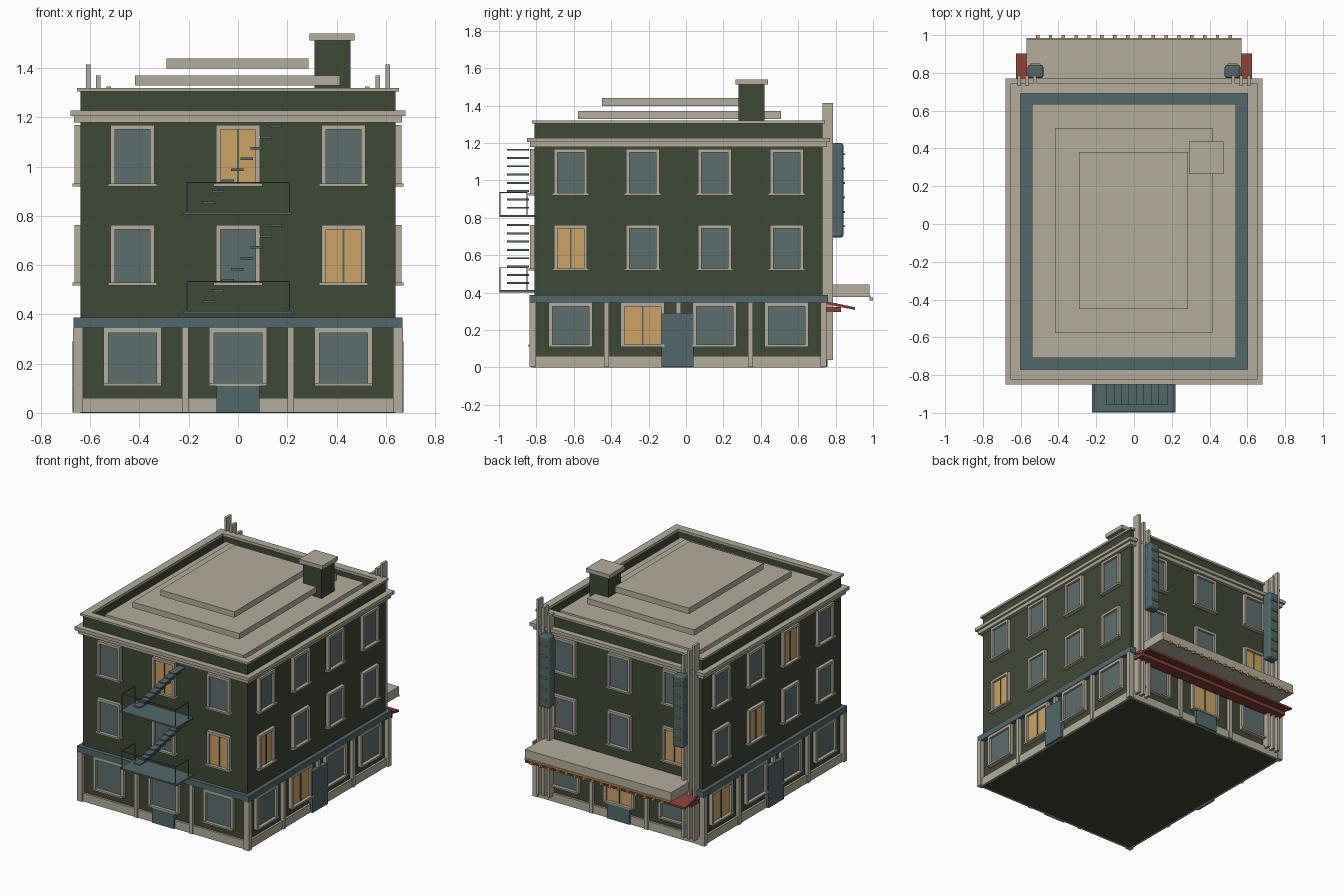
import bpy, bmesh
from mathutils import Matrix, Vector

if "Cube" in bpy.data.objects:
    bpy.data.objects.remove(bpy.data.objects["Cube"])


def mat(name, hexa):
    def lin(c):
        c /= 255
        return c / 12.92 if c <= 0.04045 else ((c + 0.055) / 1.055) ** 2.4
    m = bpy.data.materials.new(name)
    m.diffuse_color = [lin(int(hexa[i:i + 2], 16)) for i in (0, 2, 4)] + [1]
    m.use_nodes = True
    m.node_tree.nodes["Principled BSDF"].inputs["Base Color"].default_value = m.diffuse_color
    return m


STONE = mat("tan stone", "B5AD9D")
WALL = mat("dark green wall", "3F4836")
TEAL = mat("blue grey metal", "52686B")
GLASS = mat("grey glass", "5F6E6E")
LIT = mat("lit window", "CDA366")
RED = mat("awning red", "863F34")
GOLD = mat("sign yellow", "A09A3C")

parts = {}


def box(name, m, x0, x1, y0, y1, z0, z1):
    """Add one box to the named part."""
    bm = parts.setdefault(name, (m, bmesh.new()))[1]
    c = Vector(((x0 + x1) / 2, (y0 + y1) / 2, (z0 + z1) / 2))
    s = Matrix.Diagonal((abs(x1 - x0), abs(y1 - y0), abs(z1 - z0), 1))
    bmesh.ops.create_cube(bm, size=1, matrix=Matrix.Translation(c) @ s)


def prism(name, m, profile, x0, x1):
    """Extrude a (y, z) profile along x."""
    bm = parts.setdefault(name, (m, bmesh.new()))[1]
    f = bm.faces.new([bm.verts.new((x0, y, z)) for y, z in profile])
    r = bmesh.ops.extrude_face_region(bm, geom=[f])
    bmesh.ops.translate(bm, vec=(x1 - x0, 0, 0),
                        verts=[v for v in r["geom"] if isinstance(v, bmesh.types.BMVert)])
    bmesh.ops.recalc_face_normals(bm, faces=bm.faces)


X, YF, YB = 0.64, -0.81, 0.73  # wall planes


def slab(name, m, out, z0, z1):
    box(name, m, -X - out, X + out, YF - out, YB + out, z0, z1)


def ring(name, m, out, inner, z0, z1):
    """Rectangular frame around the roof edge."""
    xo, yf, yb = X + out, YF - out, YB + out
    xi, fi, bi = X - inner, YF + inner, YB - inner
    box(name, m, -xo, xo, yf, fi, z0, z1)
    box(name, m, -xo, xo, bi, yb, z0, z1)
    box(name, m, -xo, -xi, fi, bi, z0, z1)
    box(name, m, xi, xo, fi, bi, z0, z1)


def on_wall(side, name, m, u0, u1, z0, z1, d0, d1):
    """Box on a wall: u along it, d outward from it."""
    if side == "front":
        box(name, m, u0, u1, YF - d1, YF - d0, z0, z1)
    elif side == "back":
        box(name, m, u0, u1, YB + d0, YB + d1, z0, z1)
    elif side == "right":
        box(name, m, X + d0, X + d1, u0, u1, z0, z1)
    else:
        box(name, m, -X - d1, -X - d0, u0, u1, z0, z1)


def window(side, u, w, z0, z1, bar, sill, lit):
    h = w / 2
    fr = side + "_window_frames"
    for s in (-1, 1):
        on_wall(side, fr, STONE, u + s * h, u + s * (h - bar), z0, z1, -0.01, 0.024)
    on_wall(side, fr, STONE, u - h + bar, u + h - bar, z1 - bar, z1, -0.01, 0.024)
    on_wall(side, fr, STONE, u - h - sill, u + h + sill, z0 - 0.012, z0, -0.01, 0.032)
    pane = (u - h + bar, u + h - bar, z0, z1 - bar)
    if lit:
        on_wall(side, side + "_lit_panes", LIT, *pane, 0.001, 0.009)
        on_wall(side, side + "_mullions", TEAL, u - 0.004, u + 0.004, z0, z1 - bar, 0.009, 0.014)
    else:
        on_wall(side, side + "_dark_panes", GLASS, *pane, 0.001, 0.009)


# Main block and horizontal bands
slab("building_body", WALL, 0, 0, 1.23)
slab("base_plinth", STONE, 0.015, 0.001, 0.06)
slab("shopfront_belt", TEAL, 0.028, 0.345, 0.388)
slab("cornice_lower", STONE, 0.025, 1.18, 1.205)
slab("cornice_upper", STONE, 0.04, 1.205, 1.228)
ring("parapet", WALL, 0, 0.04, 1.228, 1.305)
ring("parapet_cap", STONE, 0.014, 0.04, 1.305, 1.32)

# Windows, pilasters and doors; lit windows listed as (row, column)
cols_x = [-0.428, 0, 0.428]
cols_y = [-0.617, -0.232, 0.153, 0.538]
walls = {
    "front": (cols_x, [-0.215, 0.215], -0.64, 0.64, {(2, 1), (1, 2)}),
    "back": (cols_x, [-0.215, 0.215], -0.64, 0.64, {(1, 0), (0, 1)}),
    "right": (cols_y, [-0.425, -0.04, 0.345], YF, YB, {(1, 0), (0, 1)}),
    "left": (cols_y, [-0.425, -0.04, 0.345], YF, YB, {(2, 1), (1, 2), (0, 3)}),
}
for side, (cols, pils, a, b, lit) in walls.items():
    for i, u in enumerate(cols):
        window(side, u, 0.235, 0.122, 0.345, 0.02, 0, (0, i) in lit)
        window(side, u, 0.178, 0.53, 0.762, 0.018, 0.01, (1, i) in lit)
        window(side, u, 0.178, 0.932, 1.168, 0.018, 0.01, (2, i) in lit)
    for u in pils:
        on_wall(side, side + "_pilasters", STONE, u - 0.013, u + 0.013, 0.002, 0.345, -0.01, 0.024)
    if side in ("front", "back"):
        on_wall(side, side + "_door", TEAL, -0.087, 0.087, 0.002, 0.11, 0, 0.026)
    else:
        on_wall(side, side + "_door", TEAL, -0.13, 0.04, 0.002, 0.29, 0, 0.032)
for x in (-0.65, 0.65):
    for y in (YF - 0.01, YB + 0.005):
        box("corner_pilasters", STONE, x - 0.02, x + 0.02, y - 0.017, y + 0.017, 0.002, 0.345)

# Roof deck, floating stepped slabs and chimney
box("roof_deck", TEAL, -0.60, 0.60, -0.77, 0.69, 1.228, 1.24)
box("roof_slab", STONE, -0.54, 0.54, -0.71, 0.635, 1.24, 1.30)
box("roof_tier_lower", STONE, -0.418, 0.415, -0.578, 0.508, 1.329, 1.37)
box("roof_tier_upper", STONE, -0.29, 0.287, -0.45, 0.382, 1.398, 1.44)
box("chimney", WALL, 0.31, 0.457, 0.28, 0.42, 1.24, 1.515)
box("chimney_cap", STONE, 0.291, 0.473, 0.264, 0.438, 1.512, 1.54)

# Back corner: stepped fins and upright signs, mirrored
for s in (-1, 1):
    for x, top in ((0.608, 1.415), (0.568, 1.37), (0.525, 1.325)):
        box("back_fins", STONE, s * (x - 0.009), s * (x + 0.009), 0.73, 0.785, 0.04, top)
    sign = "sign_left" if s < 0 else "sign_right"
    box(sign, TEAL, s * 0.48, s * 0.563, 0.772, 0.842, 0.695, 1.2)
    for i in range(6):
        z = 0.755 + i * 0.077
        box("sign_bars", GOLD, s * 0.495, s * 0.548, 0.84, 0.85, z - 0.005, z + 0.005)

# Entrance canopy with bulbs, red awning below
box("canopy", STONE, -0.57, 0.57, 0.74, 0.98, 0.378, 0.443)
box("canopy_trim", LIT, -0.57, 0.57, 0.98, 0.986, 0.372, 0.384)
for i in range(16):
    x = -0.51 + i * 0.068
    box("canopy_bulbs", LIT, x - 0.009, x + 0.009, 0.982, 1.0, 0.357, 0.375)
prism("awning", RED, [(0.75, 0.338), (0.75, 0.354), (0.903, 0.322), (0.903, 0.308)], -0.625, 0.625)
box("awning_beam", RED, -0.625, 0.625, 0.75, 0.83, 0.297, 0.324)

# Fire escape: two landings with rails and open treads
for z in (0.402, 0.805):
    box("escape_landings", TEAL, -0.222, 0.22, -0.997, -0.81, z, z + 0.011)
    for x in (-0.208, 0.21):
        for y in (-0.994, -0.85):
            box("escape_rails", TEAL, x - 0.002, x + 0.002, y - 0.002, y + 0.002, z, z + 0.133)
        box("escape_rails", TEAL, x - 0.002, x + 0.002, -0.996, -0.848, z + 0.129, z + 0.133)
    box("escape_rails", TEAL, -0.21, 0.212, -0.996, -0.992, z + 0.129, z + 0.133)
    for i in range(8):
        x, t = -0.145 + i * 0.039, z + 0.044 + i * 0.0443
        box("escape_treads", TEAL, x, x + 0.05, -0.958, -0.84, t, t + 0.01)

# Turn every part into an object
for name, (m, bm) in parts.items():
    me = bpy.data.meshes.new(name)
    bm.to_mesh(me)
    bm.free()
    me.materials.append(m)
    ob = bpy.data.objects.new(name, me)
    bpy.context.collection.objects.link(ob)
    if name in ("sign_left", "sign_right"):
        bev = ob.modifiers.new("rounded", "BEVEL")
        bev.width, bev.segments = 0.014, 3
